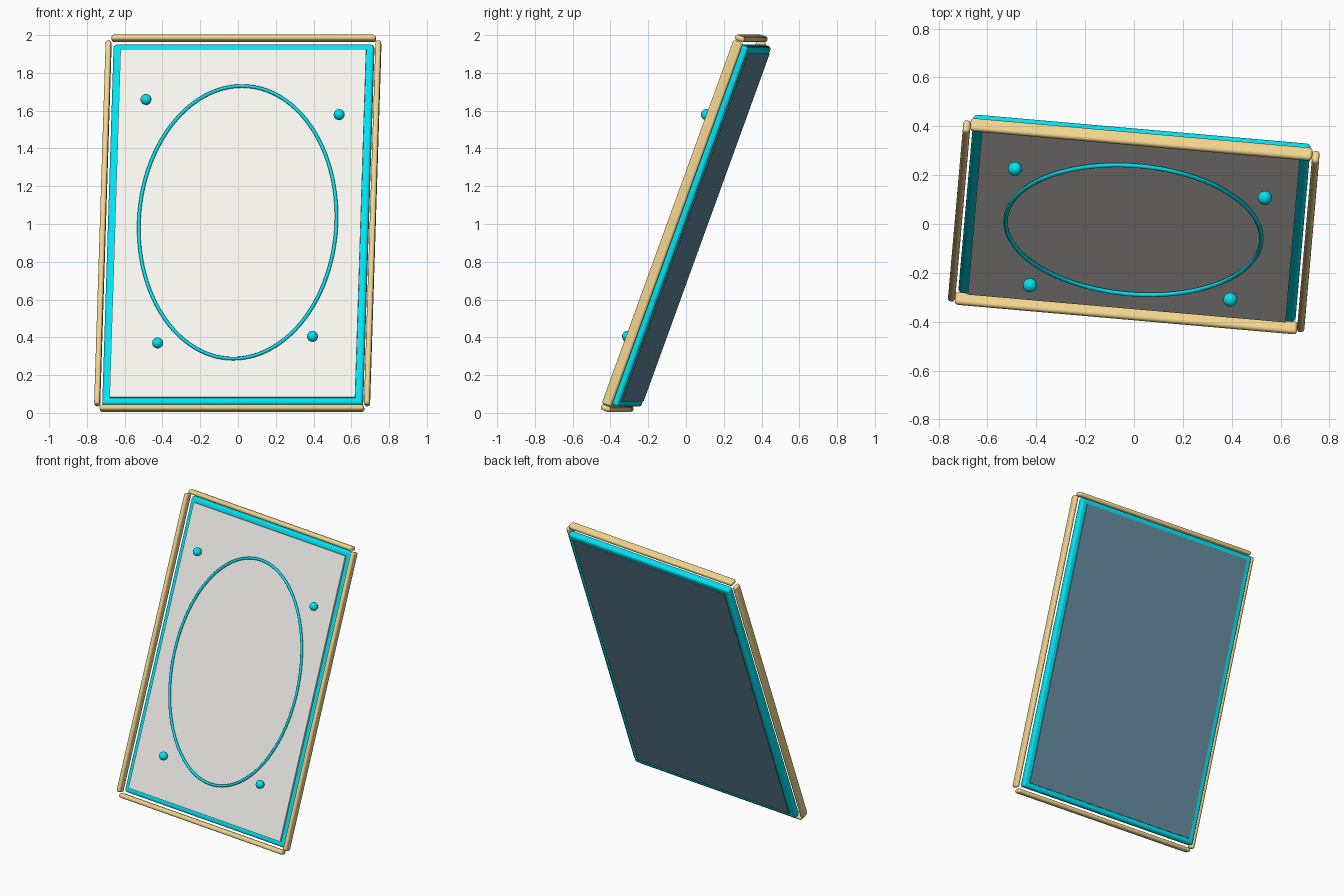
import bpy, math
from mathutils import Matrix, Vector

if "Cube" in bpy.data.objects:
    bpy.data.objects.remove(bpy.data.objects["Cube"])

# Shared placement: panel leans back 20 degrees and is turned 5 degrees
TILT = (Matrix.Translation((0, 0, 1))
        @ Matrix.Rotation(math.radians(-5), 4, 'Z')
        @ Matrix.Rotation(math.radians(-20), 4, 'X'))


def material(name, rgb):
    m = bpy.data.materials.new(name)
    m.diffuse_color = (*rgb, 1)
    m.use_nodes = True
    m.node_tree.nodes["Principled BSDF"].inputs["Base Color"].default_value = m.diffuse_color
    return m


CYAN = material("cyan", (0.0, 0.78, 0.9))
GOLD = material("gold", (0.9, 0.67, 0.27))
CREAM = material("cream", (0.94, 0.92, 0.87))
NAVY = material("navy", (0.13, 0.25, 0.34))


def finish(name, mat, loc):
    ob = bpy.context.object
    ob.name = name
    ob.data.materials.append(mat)
    ob.matrix_world = TILT @ Matrix.Translation(loc)
    return ob


def box(name, size, loc, mat, bevel=0):
    bpy.ops.mesh.primitive_cube_add(size=1)
    ob = finish(name, mat, loc)
    ob.data.transform(Matrix.Diagonal((*size, 1)))
    if bevel:
        mod = ob.modifiers.new("round", 'BEVEL')
        mod.width, mod.segments = bevel, 4
        bpy.ops.object.shade_smooth_by_angle()
    return ob


# Body and the two thin face panels
box("card_body", (1.385, 0.05, 2.03), (0, 0.025, 0), CYAN, 0.016)
box("front_panel", (1.306, 0.02, 1.96), (0, -0.003, 0), CREAM)
box("back_panel", (1.306, 0.02, 1.96), (0, 0.046, 0), NAVY)

# Gold trim bars on the four sides
for s, side, end in ((-1, "left", "bottom"), (1, "right", "top")):
    box(f"{side}_trim", (0.03, 0.054, 2.05), (s * 0.717, -0.01, 0), GOLD, 0.013)
    box(f"{end}_trim", (1.405, 0.054, 0.03), (0, -0.01, s * 1.042), GOLD, 0.013)

# Oval ring: swept round tube
curve = bpy.data.curves.new("oval_ring", 'CURVE')
curve.dimensions = '3D'
curve.bevel_depth = 0.009
curve.bevel_resolution = 3
N = 96
spline = curve.splines.new('POLY')
spline.points.add(N - 1)
spline.use_cyclic_u = True
for i, p in enumerate(spline.points):
    a = 2 * math.pi * i / N
    p.co = (0.525 * math.cos(a), -0.026, 0.768 * math.sin(a), 1)
ring = bpy.data.objects.new("oval_ring", curve)
bpy.context.collection.objects.link(ring)
curve.materials.append(CYAN)
ring.matrix_world = TILT

# Four small beads on the front
for i, (u, v) in enumerate(((-0.505, 0.682), (0.524, 0.597), (-0.402, -0.69), (0.42, -0.653))):
    bpy.ops.mesh.primitive_uv_sphere_add(segments=24, ring_count=12, radius=0.029)
    finish(f"bead_{i + 1}", CYAN, (u, -0.054, v))
    bpy.ops.object.shade_smooth()
